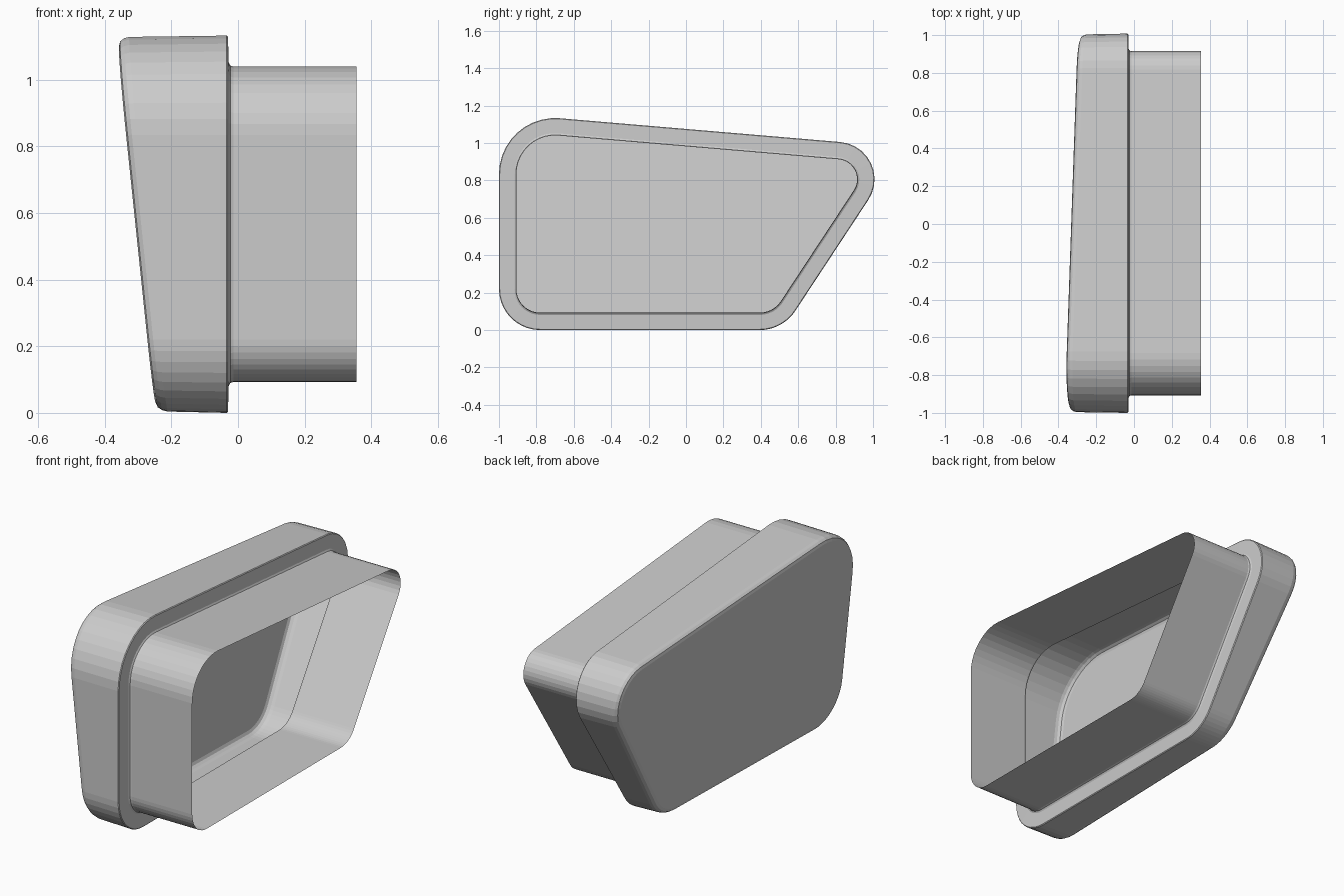
import bpy, bmesh
from math import sin, cos, atan2, pi
from mathutils import Vector

if "Cube" in bpy.data.objects:
    bpy.data.objects.remove(bpy.data.objects["Cube"])

# Outline in (y, z), counter-clockwise seen from +x: corner points and fillet radii
CORNERS = [((-1.0, 0.0), 0.22), ((0.517, 0.0), 0.23),
           ((1.16, 0.977), 0.20), ((-1.0, 1.16), 0.30)]
SEGMENTS = 10


def outline(inset):
    """Rounded four-sided outline moved inward by inset."""
    points = []
    for i, (corner, radius) in enumerate(CORNERS):
        p = Vector(corner)
        d_in = (p - Vector(CORNERS[i - 1][0])).normalized()
        d_out = (Vector(CORNERS[(i + 1) % 4][0]) - p).normalized()
        a0 = atan2(d_in.y, d_in.x)
        turn = (atan2(d_out.y, d_out.x) - a0) % (2 * pi)
        tangent = radius * sin(turn / 2) / cos(turn / 2)
        centre = p - d_in * tangent + Vector((-d_in.y, d_in.x)) * radius
        for s in range(SEGMENTS + 1):
            a = a0 - pi / 2 + turn * s / SEGMENTS
            points.append(centre + Vector((cos(a), sin(a))) * (radius - inset))
    return points


def cap_x(y, z):
    """Slanted plane of the closed back."""
    return -0.224 - 0.104 * z + 0.026 * y


# Wall profile: (inset, x, measured from the slanted cap?)
PROFILE = [(0.093, 0.355, False), (0.093, -0.014, False), (0.090, -0.023, False),
           (0.081, -0.028, False), (0.004, -0.030, False), (0.000, -0.034, False),
           (0.004, 0.034, True), (0.008, 0.018, True), (0.017, 0.005, True),
           (0.032, 0.000, True)]

# Single-skin housing: open collar, step, outer wall, rounded rim and back cap
bm = bmesh.new()
rings = []
for inset, x, on_cap in PROFILE:
    rings.append([bm.verts.new((x + (cap_x(*p) if on_cap else 0), p.x, p.y))
                  for p in outline(inset)])
for a, b in zip(rings, rings[1:]):
    for j in range(len(a)):
        k = (j + 1) % len(a)
        bm.faces.new((a[j], b[j], b[k], a[k]))
bm.faces.new(reversed(rings[-1]))

mesh = bpy.data.meshes.new("housing")
bm.to_mesh(mesh)
bm.free()
bpy.context.collection.objects.link(bpy.data.objects.new("housing", mesh))
